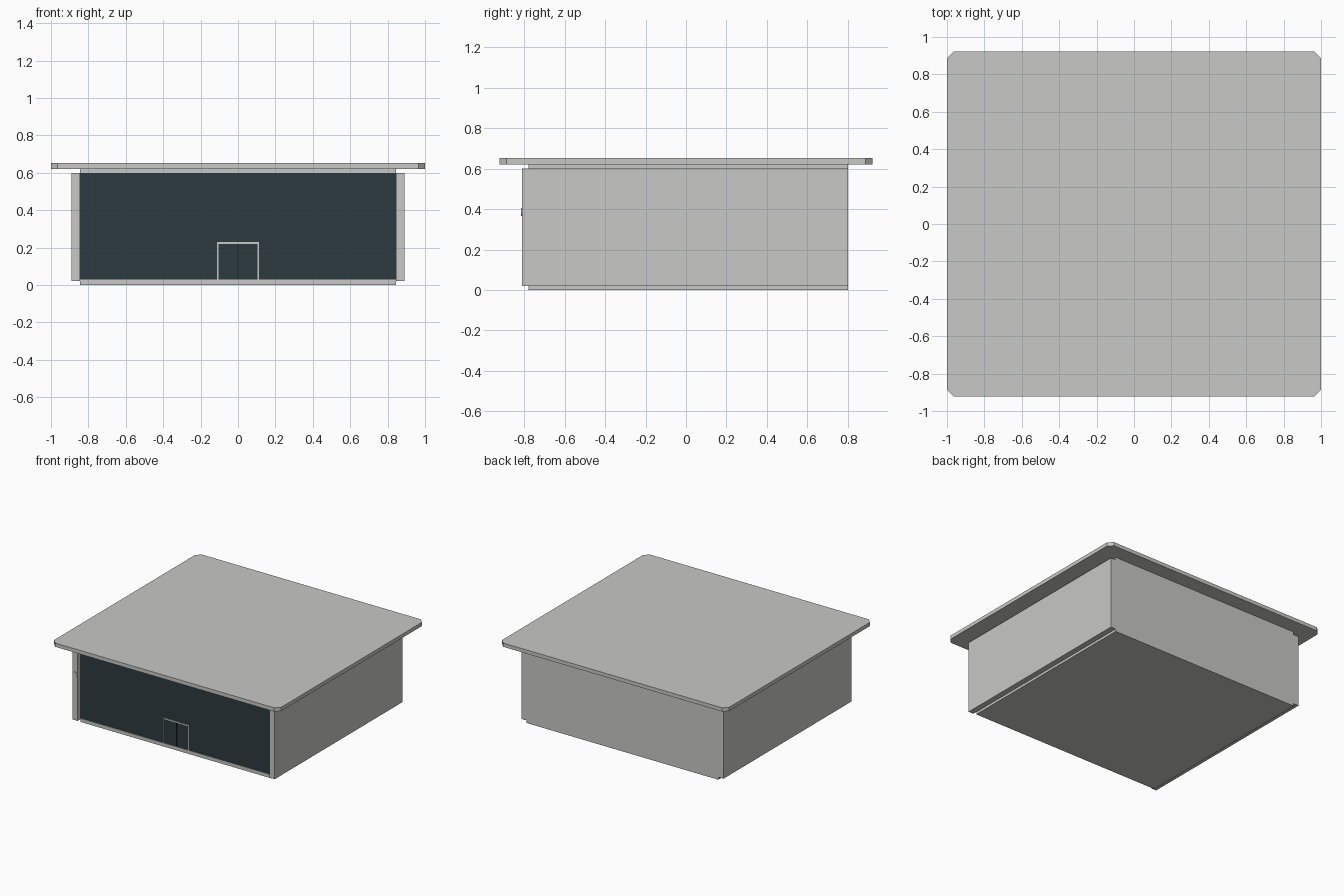
import bpy, bmesh

if "Cube" in bpy.data.objects:
    bpy.data.objects.remove(bpy.data.objects["Cube"])


def material(name, rgb):
    m = bpy.data.materials.new(name)
    m.diffuse_color = (*rgb, 1)
    m.use_nodes = True
    m.node_tree.nodes["Principled BSDF"].inputs["Base Color"].default_value = m.diffuse_color
    return m


stone = material("pale_grey_stone", (0.58, 0.58, 0.565))
glass = material("dark_blue_glass", (0.027, 0.043, 0.053))
seam = material("door_seam_dark", (0.010, 0.016, 0.020))


def prism(name, points, z0, z1, mat):
    """Extrude a flat outline (x, y) from z0 up to z1."""
    bm = bmesh.new()
    base = bm.faces.new([bm.verts.new((x, y, z0)) for x, y in points])
    top = bmesh.ops.extrude_face_region(bm, geom=[base])["geom"]
    bmesh.ops.translate(bm, vec=(0, 0, z1 - z0),
                        verts=[g for g in top if isinstance(g, bmesh.types.BMVert)])
    bmesh.ops.recalc_face_normals(bm, faces=bm.faces)
    me = bpy.data.meshes.new(name)
    bm.to_mesh(me)
    bm.free()
    me.materials.append(mat)
    ob = bpy.data.objects.new(name, me)
    bpy.context.collection.objects.link(ob)
    return ob


def box(name, x0, x1, y0, y1, z0, z1, mat):
    return prism(name, [(x0, y0), (x1, y0), (x1, y1), (x0, y1)], z0, z1, mat)


W, F, B = 0.845, -0.777, 0.80   # inner half width, recessed front, back

# Floor slab, ceiling slab and back wall between the side walls
box("floor_slab", -W, W, F, B, 0.0, 0.028, stone)
box("ceiling_slab", -W, W, F, B, 0.598, 0.622, stone)
box("back_wall", -W, W, B - 0.045, B, 0.028, 0.598, stone)

# Side walls reach forward of the glass
for side, s in (("left", -1), ("right", 1)):
    x0, x1 = sorted((s * W, s * 0.89))
    box(side + "_wall", x0, x1, -0.81, B, 0.02, 0.60, stone)

# Overhanging roof with cut corners
X, Y, C = 1.0, 0.922, 0.036
prism("roof", [(-X + C, -Y), (X - C, -Y), (X, -Y + C), (X, Y - C),
               (X - C, Y), (-X + C, Y), (-X, Y - C), (-X, -Y + C)], 0.621, 0.651, stone)

# Glass front
box("glass_front", -W, W, -0.772, -0.762, 0.028, 0.598, glass)

# Door: frame, two leaves' seam
for side, s in (("left", -1), ("right", 1)):
    x0, x1 = sorted((s * 0.105, s * 0.112))
    box("door_post_" + side, x0, x1, -0.779, -0.77, 0.028, 0.220, stone)
box("door_header", -0.112, 0.112, -0.779, -0.77, 0.220, 0.229, stone)
box("door_seam", -0.002, 0.002, -0.774, -0.77, 0.028, 0.220, seam)

# Small plain round plate on the front end of the left wall
bpy.ops.mesh.primitive_cylinder_add(vertices=20, radius=0.02, depth=0.008,
                                    location=(-0.8675, -0.811, 0.385),
                                    rotation=(1.5707963, 0, 0))
plate = bpy.context.object
plate.name = "round_wall_plate"
plate.data.materials.append(stone)
